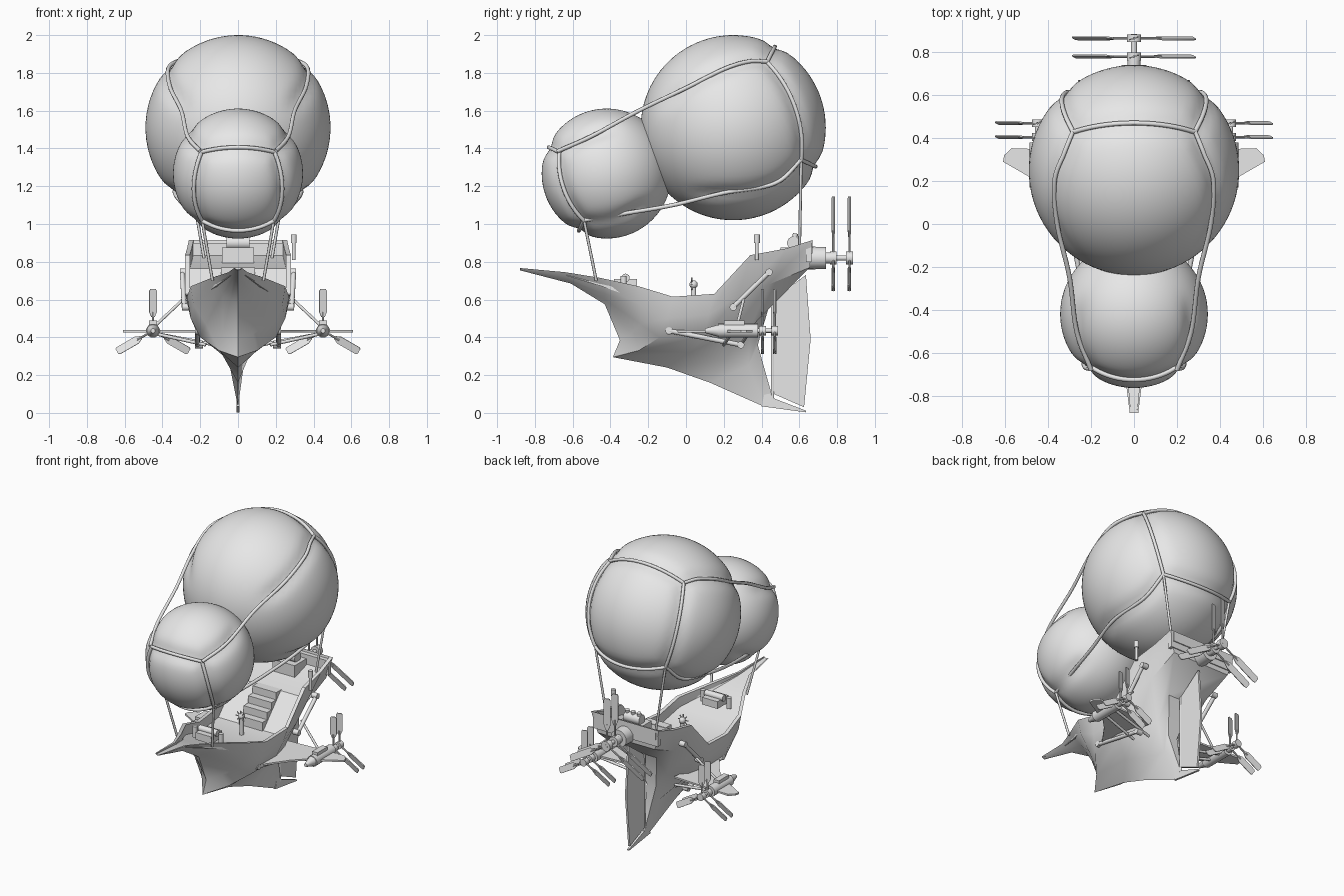
import bpy, bmesh, math
from mathutils import Vector, Matrix, kdtree

if "Cube" in bpy.data.objects:
    bpy.data.objects.remove(bpy.data.objects["Cube"])

grey = bpy.data.materials.new("plain grey")
grey.diffuse_color = (0.8, 0.8, 0.8, 1)
grey.use_nodes = True
grey.node_tree.nodes["Principled BSDF"].inputs["Base Color"].default_value = grey.diffuse_color


def finish(name, bm, angle=35):
    bmesh.ops.recalc_face_normals(bm, faces=bm.faces)
    me = bpy.data.meshes.new(name)
    bm.to_mesh(me)
    bm.free()
    me.materials.append(grey)
    me.shade_smooth()
    me.set_sharp_from_angle(angle=math.radians(angle))
    ob = bpy.data.objects.new(name, me)
    bpy.context.collection.objects.link(ob)
    return ob


def rod(name, a, b, r1, r2=None, sides=14):
    a, b = Vector(a), Vector(b)
    bm = bmesh.new()
    rot = (b - a).to_track_quat('Z', 'Y').to_matrix().to_4x4()
    bmesh.ops.create_cone(bm, cap_ends=True, segments=sides, radius1=r1,
                          radius2=r1 if r2 is None else r2, depth=(b - a).length,
                          matrix=Matrix.Translation((a + b) / 2) @ rot)
    return finish(name, bm)


def box(name, lo, hi):
    lo, hi = Vector(lo), Vector(hi)
    bm = bmesh.new()
    bmesh.ops.create_cube(bm, size=1, matrix=Matrix.Translation((lo + hi) / 2)
                          @ Matrix.Diagonal((*(hi - lo), 1)))
    return finish(name, bm)


def plate(name, pts, offset):
    """Flat outline pushed out by the offset vector, centred on the outline."""
    bm = bmesh.new()
    off = Vector(offset)
    f = bm.faces.new([bm.verts.new(Vector(p) - off / 2) for p in pts])
    ext = bmesh.ops.extrude_face_region(bm, geom=[f], use_keep_orig=True)
    bmesh.ops.translate(bm, vec=off, verts=[v for v in ext['geom'] if isinstance(v, bmesh.types.BMVert)])
    return finish(name, bm)


def rope(name, pts, r):
    cu = bpy.data.curves.new(name, 'CURVE')
    cu.dimensions, cu.bevel_depth, cu.bevel_resolution = '3D', r, 2
    sp = cu.splines.new('POLY')
    sp.points.add(len(pts) - 1)
    for p, q in zip(sp.points, pts):
        p.co = (*q, 1)
    cu.use_fill_caps = True
    cu.materials.append(grey)
    bpy.context.collection.objects.link(bpy.data.objects.new(name, cu))


def smooth_path(pts, n=10):
    p = [Vector(q) for q in pts]
    p = [2 * p[0] - p[1]] + p + [2 * p[-1] - p[-2]]
    out = []
    for a, b, c, d in zip(p, p[1:], p[2:], p[3:]):
        for i in range(n):
            t = i / n
            out.append(0.5 * (2 * b + (c - a) * t + (2 * a - 5 * b + 4 * c - d) * t * t
                              + (3 * b - a - 3 * c + d) * t ** 3))
    return out + [p[-2]]


# --- balloons and their rope net
BIG, SMALL = (Vector((0, .25, 1.51)), .49), (Vector((0, -.42, 1.267)), .344)


def arc(ball, a, b, n=20):
    c, r = ball
    a, b = Vector(a), Vector(b)
    return [c + (a.lerp(b, i / n) - c).normalized() * (r - .008) for i in range(n + 1)]


rear_top, rear_low = (.285, .43, 1.86), (.27, .61, 1.34)
bow_top, bow_low = (.2, -.68, 1.385), (.19, -.54, 1.02)


def flip(p, s):
    return (p[0] * s, p[1], p[2])


paths = []
for ball, hi, lo in ((BIG, rear_top, rear_low), (SMALL, bow_top, bow_low)):
    paths += [arc(ball, hi, flip(hi, -1)), arc(ball, lo, flip(lo, -1))]
    paths += [arc(ball, flip(hi, s), flip(lo, s)) for s in (1, -1)]
upper = [bow_top, (.267, -.5, 1.465), (.3, -.25, 1.6), (.358, 0, 1.72), (.37, .2, 1.82), (.325, .33, 1.86), rear_top]
lower = [bow_low, (.24, -.3, 1.06), (.285, -.07, 1.1), (.335, .2, 1.165), (.31, .47, 1.215), rear_low]
for line in (upper, lower):
    paths += [smooth_path([flip(p, s) for p in line]) for s in (1, -1)]
samples = [p for path in paths for p in path]
tree = kdtree.KDTree(len(samples))
for i, p in enumerate(samples):
    tree.insert(p, i)
tree.balance()
for path in paths:
    rope("net_rope", path, .011)
for name, (c, r) in (("rear_balloon", BIG), ("front_balloon", SMALL)):
    bm = bmesh.new()
    bmesh.ops.create_icosphere(bm, subdivisions=5, radius=r, matrix=Matrix.Translation(c))
    for v in bm.verts:  # canvas is pinched in under the ropes
        d = tree.find(v.co)[2]
        v.co -= (v.co - c).normalized() * .018 * math.exp(-(d / .05) ** 2)
    finish(name, bm, 60)
for s in (1, -1):
    rope("rear_stay", [flip(rear_low, s), (s * .18, .6, .82)], .008)
    rope("bow_stay", [flip(bow_low, s), (s * .135, -.475, .7)], .008)

# --- hull: stations of (x, y, z) from rail to keel
stations = [
    [(.02, -.88, .767), (.016, -.88, .763), (.012, -.88, .76), (.007, -.88, .757), (0, -.88, .755)],
    [(.05, -.64, .745), (.04, -.63, .73), (.028, -.625, .715), (.014, -.62, .70), (0, -.61, .685)],
    [(.14, -.455, .715), (.115, -.44, .67), (.08, -.43, .63), (.04, -.43, .6), (0, -.43, .575)],
    [(.25, -.25, .67), (.235, -.24, .57), (.17, -.24, .47), (.08, -.29, .42), (0, -.35, .385)],
    [(.27, -.07, .615), (.25, -.1, .5), (.2, -.14, .4), (.1, -.25, .33), (0, -.387, .295)],
    [(.28, .15, .63), (.255, .12, .52), (.21, .1, .41), (.09, .02, .32), (0, -.1, .24)],
    [(.28, .34, .835), (.26, .28, .62), (.18, .24, .42), (.05, .2, .28), (0, .127, .16)],
    [(.27, .53, .87), (.22, .44, .68), (.09, .34, .45), (.03, .33, .25), (0, .42, .03)],
    [(.26, .67, .915), (.22, .655, .77), (.09, .45, .6), (.035, .38, .36), (0, .47, .04)],
]
bm = bmesh.new()
rows = []
for st in stations:
    x, y, z = st[0]
    t, depth = min(.025, .3 * x), min(.07, .3 * x)
    half = st[::-1] + [(x - t, y, z), (x - t, y, z - depth), (0, y, z - depth)]
    loop = half + [flip(p, -1) for p in half[-2:0:-1]]
    rows.append([bm.verts.new(p) for p in loop])
n = len(rows[0])
for a, b in zip(rows, rows[1:]):
    for i in range(n):
        j = (i + 1) % n
        bm.faces.new((a[i], a[j], b[j], b[i]))
bm.faces.new(rows[0])
last = rows[-1]  # hollow transom, strip by strip
for i in range(6):
    k, m = (n - i) % n, n - i - 1
    q = [last[i], last[i + 1], last[m], last[k]]
    bm.faces.new(list(dict.fromkeys(q)))
finish("hull", bm, 32)
box("stern_bulkhead", (-.25, .635, .80), (.25, .665, .9))
plate("keel_skeg", [(0, .40, .035), (0, .635, .003), (0, .635, .012), (0, .47, .075), (0, .42, .12)], (.014, 0, 0))
plate("rudder", [(0, .635, .73), (0, .66, .39), (0, .625, .03), (0, .465, .1), (0, .455, .39), (0, .47, .61)], (.014, 0, 0))
rod("rudder_post", (0, .458, .07), (0, .458, .64), .009)

# --- deck fittings
for i in range(4):
    box("stair_step", (-.09, .14 + .05 * i, .55), (.09, .2 + .05 * i, .62 + .05 * i))
box("stern_cabin", (-.085, .5, .78), (.085, .63, .875))
rod("deck_engine", (-.06, .57, .9), (.06, .57, .9), .035)
for x in (-.045, 0, .045):
    rod("engine_cylinder", (x, .57, .9), (x, .58, .95), .014)
box("bow_winch_base", (-.06, -.38, .66), (.06, -.26, .71))
rod("bow_winch", (-.07, -.32, .715), (.07, -.32, .715), .022)
for s in (1, -1):
    rod("winch_bollard", (s * .1, -.33, .65), (s * .1, -.33, .725), .016)
rod("wheel_stand", (0, .04, .55), (0, .04, .67), .014)
bm = bmesh.new()
bmesh.ops.create_uvsphere(bm, u_segments=14, v_segments=8, radius=.022, matrix=Matrix.Translation((0, .04, .68)))
finish("wheel_hub", bm)
for i in range(4):
    a = math.pi * i / 4
    d = Vector((math.cos(a), 0, math.sin(a))) * .038
    rod("wheel_spoke", Vector((0, .03, .68)) - d, Vector((0, .03, .68)) + d, .004, sides=6)
rod("vent_pipe", (.295, .375, .81), (.295, .375, .92), .01)
rod("vent_cap", (.295, .375, .9), (.295, .375, .945), .016)


def propeller(name, centre, r, width):
    """Three paddles on thin stems, one pointing up."""
    c = Vector(centre)
    rod(name + "_hub", c - Vector((0, .018, 0)), c + Vector((0, .018, 0)), .09 * r + .005)
    for k in range(3):
        turn = Matrix.Translation(c) @ Matrix.Rotation(k * math.tau / 3, 4, 'Y')
        rod(name + "_stem", c, turn @ Vector((0, 0, .45 * r)), .006, sides=8)
        tilt = turn @ Matrix.Rotation(.3, 4, 'Z')
        w = width / 2
        outline = [(-w * .4, 0, .33 * r), (w * .4, 0, .33 * r), (w, 0, .45 * r), (w, 0, .96 * r),
                   (w * .7, 0, r), (-w * .7, 0, r), (-w, 0, .96 * r), (-w, 0, .45 * r)]
        plate(name + "_blade", [tilt @ Vector(p) for p in outline],
              tilt.to_3x3() @ Vector((0, .006, 0)))


# --- stern engine
rod("stern_engine", (0, .6, .82), (0, .74, .82), .062, .058, 20)
rod("stern_engine_collar", (0, .73, .82), (0, .77, .82), .03)
rod("stern_shaft", (0, .74, .82), (0, .885, .82), .014)
for y in (.78, .865):
    propeller("stern_propeller", (0, y, .82), .325, .045)

# --- side wings, engines and struts
for s in (1, -1):
    def P(x, y, z):
        return (s * x, y, z)
    outline = [(.2, -.08), (.33, .1), (.42, .19), (.48, .215), (.61, .29), (.605, .32), (.57, .353), (.48, .35), (.14, .33)]
    plate("side_wing", [P(x, y, .432) for x, y in outline], (0, 0, .012))
    rod("side_engine", P(.45, .17, .435), P(.45, .38, .435), .037, None, 18)
    rod("engine_nose", P(.45, .1, .435), P(.45, .17, .435), .012, .032, 18)
    rod("engine_shaft", P(.45, .38, .435), P(.45, .485, .435), .011)
    box("engine_top_cover", [min(s * .43, s * .47), .2, .465], [max(s * .43, s * .47), .31, .488])
    for y in (.405, .47):
        propeller("side_propeller", P(.45, y, .435), .22, .042)
    # boom rails along the hull, with end knobs
    for name, a, b in (("upper_boom", P(.295, .44, .745), P(.285, .25, .56)),
                       ("lower_boom", P(.215, -.09, .435), P(.215, .29, .36))):
        rod(name, a, b, .013)
        for e in (a, b):
            rod(name + "_knob", Vector(e) - Vector((s * .03, 0, 0)), Vector(e) + Vector((s * .012, 0, 0)), .019)
    rod("upper_strut", P(.27, .31, .62), P(.44, .27, .46), .008)
    rod("lower_strut", P(.17, .2, .36), P(.44, .24, .42), .009)
    rod("rear_lower_strut", P(.12, .29, .36), P(.44, .33, .42), .009)
